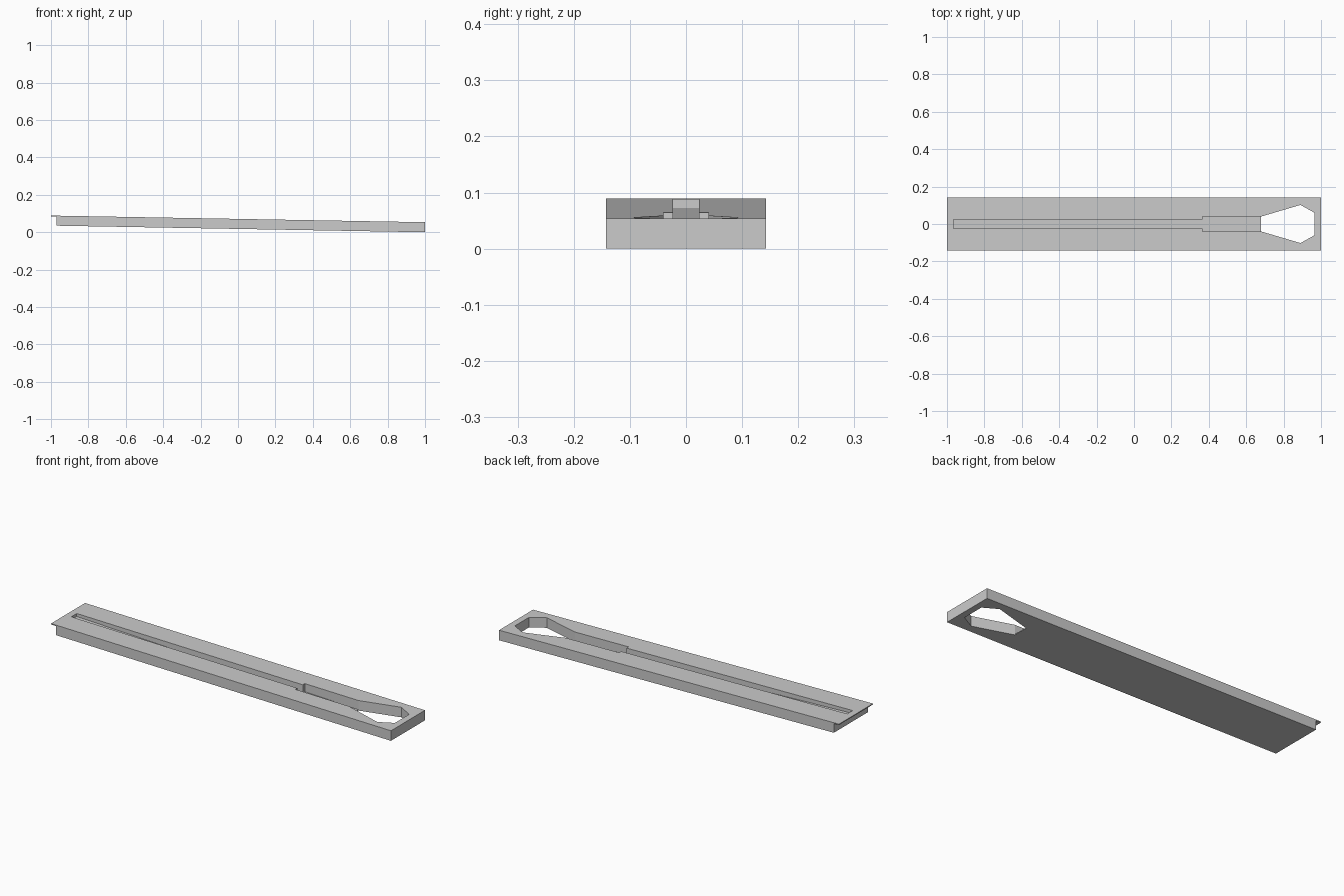
import bpy, bmesh

if "Cube" in bpy.data.objects:
    bpy.data.objects.remove(bpy.data.objects["Cube"])

SLOPE = 0.0355 / 2


def top(x):
    return 0.0535 + SLOPE * (1 - x)


def slot_floor(x):
    # floor gets deeper toward the opening
    return 0.0725 - 0.038 * (x + 0.965)


def prism(name, lower, upper):
    """Closed solid between two matching outlines."""
    bm = bmesh.new()
    a = [bm.verts.new(p) for p in lower]
    b = [bm.verts.new(p) for p in upper]
    bm.faces.new(a[::-1])
    bm.faces.new(b)
    n = len(a)
    for i in range(n):
        j = (i + 1) % n
        bm.faces.new((a[i], a[j], b[j], b[i]))
    bmesh.ops.recalc_face_normals(bm, faces=bm.faces)
    me = bpy.data.meshes.new(name)
    bm.to_mesh(me)
    bm.free()
    ob = bpy.data.objects.new(name, me)
    bpy.context.collection.objects.link(ob)
    return ob


def mirrored(half):
    """Full plan outline from its -y half."""
    return half + [(x, -y) for x, y in reversed(half)]


def cut(body, name, half, floor):
    plan = mirrored(half)
    cutter = prism(name, [(x, y, floor(x)) for x, y in plan],
                   [(x, y, 0.2) for x, y in plan])
    cutter.hide_render = True
    mod = body.modifiers.new(name, 'BOOLEAN')
    mod.operation = 'DIFFERENCE'
    mod.solver = 'EXACT'
    mod.object = cutter
    bpy.context.view_layer.objects.active = body
    bpy.ops.object.modifier_apply(modifier=name)
    bpy.data.objects.remove(cutter, do_unlink=True)


# sloping bar with a thin lip at the left end
W = 0.143
profile = [(1, 0), (1, top(1)), (-1, top(-1)), (-1, top(-1) - 0.005),
           (-0.97, top(-0.97) - 0.005), (-0.97, SLOPE * 1.97)]
body = prism("slotted_bar", [(x, -W, z) for x, z in profile],
             [(x, W, z) for x, z in profile])

# through opening near the right end
cut(body, "opening_cutter", [(0.68, -0.04), (0.89, -0.102), (0.965, -0.06)],
    lambda x: -0.1)

# stepped channel running into the opening
cut(body, "channel_cutter", [(-0.965, -0.023), (0.365, -0.023),
                             (0.365, -0.04), (0.70, -0.04)], slot_floor)
